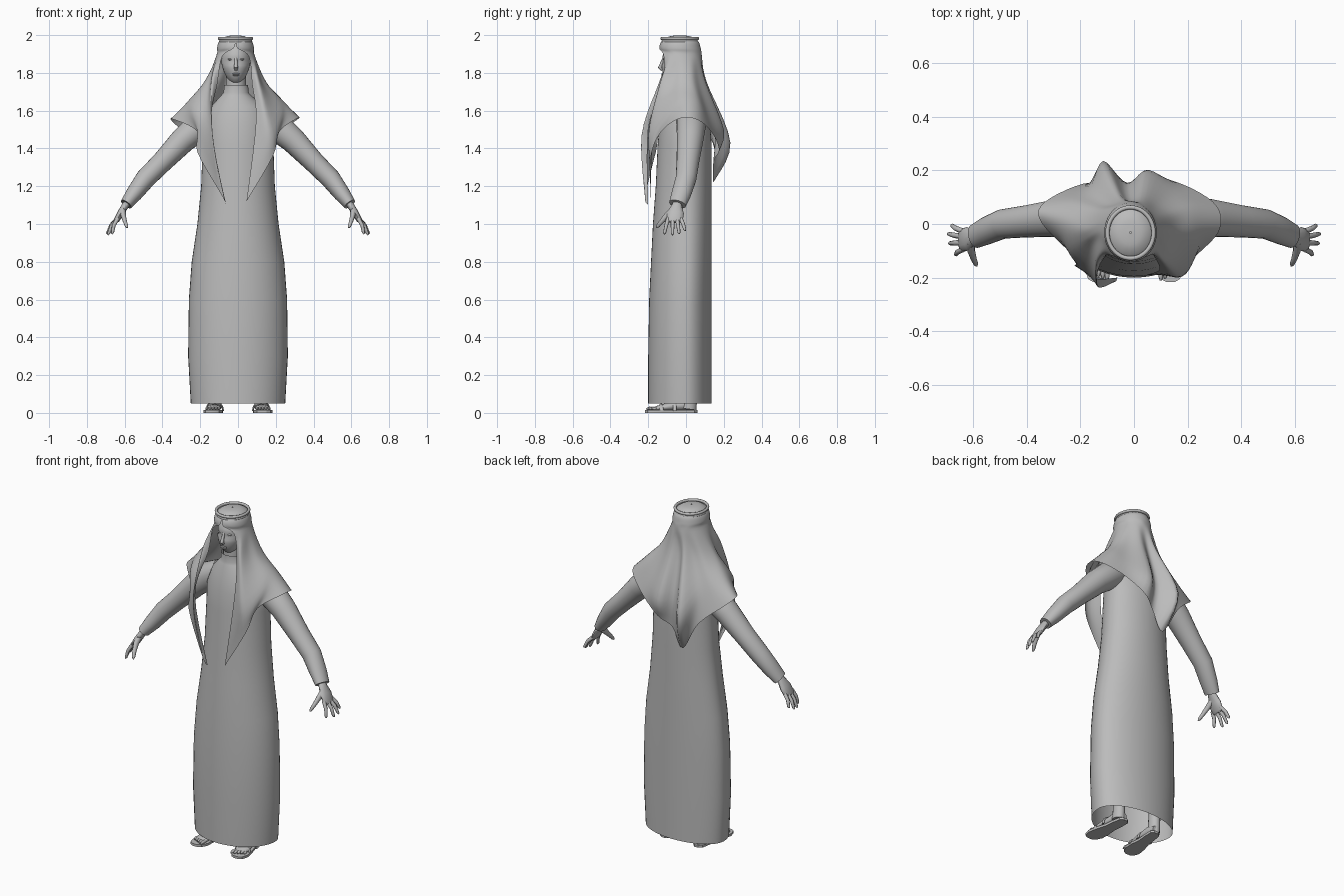
import bpy, bmesh, math
from mathutils import Vector

cube = bpy.data.objects.get("Cube")
if cube:
    bpy.data.objects.remove(cube, do_unlink=True)

grey = bpy.data.materials.new("plain grey")
grey.use_nodes = True
shade = (.5, .5, .5, 1)
grey.diffuse_color = shade
grey.node_tree.nodes["Principled BSDF"].inputs["Base Color"].default_value = shade


def finish(name, bm, mirror=False, angle=50):
    """Turn a bmesh into a smooth grey object, optionally mirrored in x."""
    bmesh.ops.recalc_face_normals(bm, faces=bm.faces)
    mesh = bpy.data.meshes.new(name)
    bm.to_mesh(mesh)
    bm.free()
    obj = bpy.data.objects.new(name, mesh)
    bpy.context.collection.objects.link(obj)
    mesh.materials.append(grey)
    bpy.ops.object.select_all(action="DESELECT")
    bpy.context.view_layer.objects.active = obj
    obj.select_set(True)
    bpy.ops.object.shade_smooth_by_angle(angle=math.radians(angle))
    if mirror:
        obj.modifiers.new("Mirror", "MIRROR")
    return obj


def loft(name, rows, closed=True, caps=False, **options):
    """Skin a list of equally long rows of points."""
    bm = bmesh.new()
    grid = [[bm.verts.new(point) for point in row] for row in rows]
    count = len(rows[0])
    for low, high in zip(grid, grid[1:]):
        for i in range(count if closed else count - 1):
            j = (i + 1) % count
            bm.faces.new((low[i], low[j], high[j], high[i]))
    if caps:
        bm.faces.new(grid[0])
        bm.faces.new(grid[-1])
    return finish(name, bm, **options)


def smooth_path(points, steps):
    """Smooth curve passing through every point."""
    points = [Vector(p) for p in points]
    padded = [points[0]] + points + [points[-1]]
    path = []
    for a, b, c, d in zip(padded, padded[1:], padded[2:], padded[3:]):
        for k in range(steps):
            t = k / steps
            path.append(b + (c - a) * t / 2 + (a - b * 2.5 + c * 2 - d / 2) * t ** 2
                        + ((b - c) * 3 + d - a) * t ** 3 / 2)
    return path + [points[-1]]


def tube(name, points, radii, sides=12, caps=True, **options):
    """Elliptical tube along a path; each radius pair is (across y, other way)."""
    points = [Vector(p) for p in points]
    rows = []
    for i, point in enumerate(points):
        along = (points[min(i + 1, len(points) - 1)] - points[max(i - 1, 0)]).normalized()
        side = Vector((0, 1, 0)) if abs(along.y) < .8 else Vector((1, 0, 0))
        side = (side - along * side.dot(along)).normalized()
        other = along.cross(side)
        wide, thin = radii[i]
        turns = [math.tau * k / sides for k in range(sides)]
        rows.append([point + side * wide * math.cos(t) + other * thin * math.sin(t) for t in turns])
    return loft(name, rows, caps=caps, **options)


def ellipsoid(name, centre, size, shape=None, **options):
    bm = bmesh.new()
    bmesh.ops.create_uvsphere(bm, u_segments=32, v_segments=24, radius=1)
    for vert in bm.verts:
        p = vert.co
        if shape:
            shape(p)
        vert.co = Vector(c + s * q for c, s, q in zip(centre, size, p))
    return finish(name, bm, **options)


# Robe: height, centre x, half width, front y, back y; widest just behind the middle
def robe_ring(z, cx, half, front, back, sides=48):
    mid = front * .3 + back * .7 - .035
    ring = []
    for k in range(sides):
        c, s = math.cos(math.tau * k / sides), math.sin(math.tau * k / sides)
        depth = back - mid if s > 0 else mid - front
        ring.append((cx + half * c, mid + depth * s, z))
    return ring


robe = [(.05, 0, .25, -.2, .135), (.3, 0, .264, -.2, .135), (.6, 0, .26, -.195, .135),
        (.8, 0, .245, -.185, .135), (1, 0, .215, -.175, .135), (1.2, 0, .195, -.16, .135),
        (1.42, 0, .187, -.15, .135), (1.53, 0, .185, -.14, .13), (1.62, 0, .145, -.12, .09),
        (1.68, -.01, .08, -.1, .05), (1.695, -.01, .067, -.095, .04), (1.735, -.01, .063, -.095, .03)]
loft("robe", [robe_ring(*r) for r in robe])

# Sleeves and hands
tube("sleeve", [(.12, .02, 1.57), (.2, .028, 1.52), (.29, .022, 1.445), (.4, .01, 1.33),
                (.49, 0, 1.24), (.55, -.025, 1.16), (.592, -.045, 1.105)],
     [(.07, .065), (.078, .078), (.07, .068), (.06, .056), (.055, .053), (.052, .044), (.046, .033)],
     sides=24, mirror=True)
tube("palm", [(.57, -.04, 1.13), (.595, -.048, 1.1), (.62, -.055, 1.06), (.643, -.06, 1.02), (.648, -.06, 1.01)],
     [(.024, .02), (.026, .019), (.044, .018), (.043, .015), (.034, .01)], mirror=True)
fingers = {"index": (-.094, (.667, -.115, .947)), "middle": (-.07, (.69, -.072, .942)),
           "ring": (-.048, (.695, -.036, .948)), "little": (-.028, (.682, -.004, .965))}
for title, (base_y, tip) in fingers.items():
    base, tip = Vector((.636, base_y, 1.03)), Vector(tip)
    middle = base.lerp(tip, .5) + Vector((.006, 0, .005))
    tube(title + "_finger", [base, middle, base.lerp(tip, .9), tip],
         [(.011, .011), (.01, .01), (.008, .008), (.004, .004)], sides=8, mirror=True)
tube("thumb", [(.61, -.065, 1.075), (.607, -.1, 1.045), (.598, -.13, 1.012), (.59, -.148, .99), (.587, -.156, .98)],
     [(.02, .016), (.017, .014), (.012, .011), (.01, .009), (.004, .004)], sides=10, mirror=True)

# Legs, feet and sandals
tube("leg", [(.125, .02, .4), (.125, .025, .15), (.125, .02, .06), (.125, .015, .02)],
     [(.05, .045), (.035, .03), (.038, .03), (.04, .03)], sides=16, mirror=True)


def foot_outline(z):
    widths = [(.06, .012), (.045, .03), (0, .034), (-.06, .035), (-.12, .047), (-.17, .05), (-.205, .036), (-.217, .015)]
    inner = [(.115 - y * .1 - w, y, z) for y, w in widths]
    return inner + [(.115 - y * .1 + w, y, z) for y, w in reversed(widths)]


loft("sandal_sole", [foot_outline(z) for z in (0, .014)], caps=True, mirror=True, angle=30)
tube("foot", [(.115, .05, .03), (.118, 0, .042), (.123, -.08, .035), (.129, -.15, .024), (.131, -.175, .02)],
     [(.022, .02), (.028, .03), (.035, .024), (.039, .014), (.034, .009)], sides=16, mirror=True)
for n in range(5):
    x, reach = .1 + n * .016, -.21 + n * .008
    tube("toe", [(x, -.16, .022), (x, reach + .015, .024), (x, reach, .02)],
         [(.008, .008), (.009, .009), (.004, .004)], sides=8, mirror=True)
for title, y, rise in (("front_strap", -.13, .045), ("ankle_strap", -.06, .062)):
    arc = [(.124 + .046 * math.cos(a), y, .01 + (rise - .01) * math.sin(a))
           for a in (math.pi * k / 8 for k in range(9))]
    tube(title, arc, [(.01, .004)] * 9, sides=8, mirror=True)


# Head and neck
def face_shape(p):
    if p.z < 0:
        p.x *= 1 + .22 * p.z
        p.y += .12 * p.z if p.y < 0 else 0
    if p.y < -.5:
        p.y += .08 * math.exp(-((p.z - .05) / .12) ** 2)


mid_x = -.011
ellipsoid("head", (mid_x, -.04, 1.855), (.077, .088, .118), face_shape)
tube("neck", [(mid_x, -.03, 1.62), (mid_x, -.035, 1.83)], [(.055, .055), (.052, .052)], sides=20)
tube("nose", [(mid_x, -.118, 1.88), (mid_x, -.127, 1.855), (mid_x, -.138, 1.828), (mid_x, -.125, 1.816)],
     [(.006, .007), (.008, .008), (.01, .011), (.008, .008)], sides=10)
for side in (-1, 1):
    ellipsoid("eye", (mid_x + side * .03, -.111, 1.872), (.014, .009, .006))
for title, z in (("upper_lip", 1.795), ("lower_lip", 1.788)):
    ellipsoid(title, (mid_x, -.122, z), (.019, .008, .004))

# Headscarf: each column runs neck, shoulder, hem, from one front edge round the back
right_drape = [((-.11, -.125, 1.74), (-.145, -.2, 1.5), (-.062, -.2, 1.1)),
               ((-.14, -.145, 1.74), (-.135, -.235, 1.47), (-.085, -.215, 1.15)),
               ((-.15, -.08, 1.74), (-.18, -.165, 1.55), (-.215, -.16, 1.38)),
               ((-.175, -.05, 1.74), (-.24, -.105, 1.6), (-.215, -.13, 1.49)),
               ((-.18, -.01, 1.75), (-.265, 0, 1.65), (-.345, .005, 1.555))]
back_drape = [((-.15, .05, 1.75), (-.24, .075, 1.62), (-.335, .08, 1.53)),
              ((-.1, .075, 1.75), (-.17, .125, 1.56), (-.19, .15, 1.4)),
              ((-.06, .11, 1.75), (-.115, .235, 1.43), (-.08, .145, 1.22)),
              ((-.02, .09, 1.75), (-.03, .15, 1.5), (-.01, .145, 1.33)),
              ((.035, .105, 1.75), (.05, .2, 1.5), (.07, .175, 1.39)),
              ((.09, .07, 1.75), (.15, .12, 1.58), (.2, .14, 1.48))]
left_drape = [((.14, .035, 1.75), (.22, .065, 1.64), (.31, .065, 1.55)),
              ((.15, -.02, 1.75), (.23, -.015, 1.66), (.315, -.03, 1.56)),
              ((.13, -.07, 1.75), (.23, -.1, 1.59), (.22, -.13, 1.49)),
              ((.11, -.135, 1.75), (.17, -.195, 1.5), (.185, -.185, 1.36)),
              ((.075, -.12, 1.74), (.095, -.17, 1.54), (.045, -.19, 1.12))]
columns = right_drape + back_drape + left_drape


def crown_row(radius, z, gap):
    """Arc round the head, leaving the given angle open at each side of the face."""
    row = []
    for i in range(len(columns)):
        turn = gap + (math.tau - 2 * gap) * i / (len(columns) - 1)
        row.append((-.013 - radius * math.sin(turn), -.032 - radius * 1.12 * math.cos(turn), z))
    return row


crown = [crown_row(*r) for r in ((.003, 1.999, 0), (.05, 1.993, 0), (.086, 1.968, 0),
                                 (.098, 1.93, .12), (.104, 1.885, .75))]
drape = [[column[level] for column in columns] for level in range(3)]
rows = [smooth_path(row, 5) for row in crown + drape]
folds = [smooth_path(column, 5) for column in zip(*rows)]
loft("headscarf", folds, closed=False, angle=180)

# Double head cord
for title, z, grow in (("lower_head_cord", 1.967, 0), ("upper_head_cord", 1.982, .005)):
    rows = []
    for k in range(48):
        a = math.tau * k / 48
        rows.append([(-.013 + (.081 + grow + .008 * math.cos(b)) * math.cos(a),
                      -.033 + (.09 + grow + .008 * math.cos(b)) * math.sin(a),
                      z + .008 * math.sin(b)) for b in (math.tau * j / 10 for j in range(10))])
    loft(title, rows + rows[:1])
